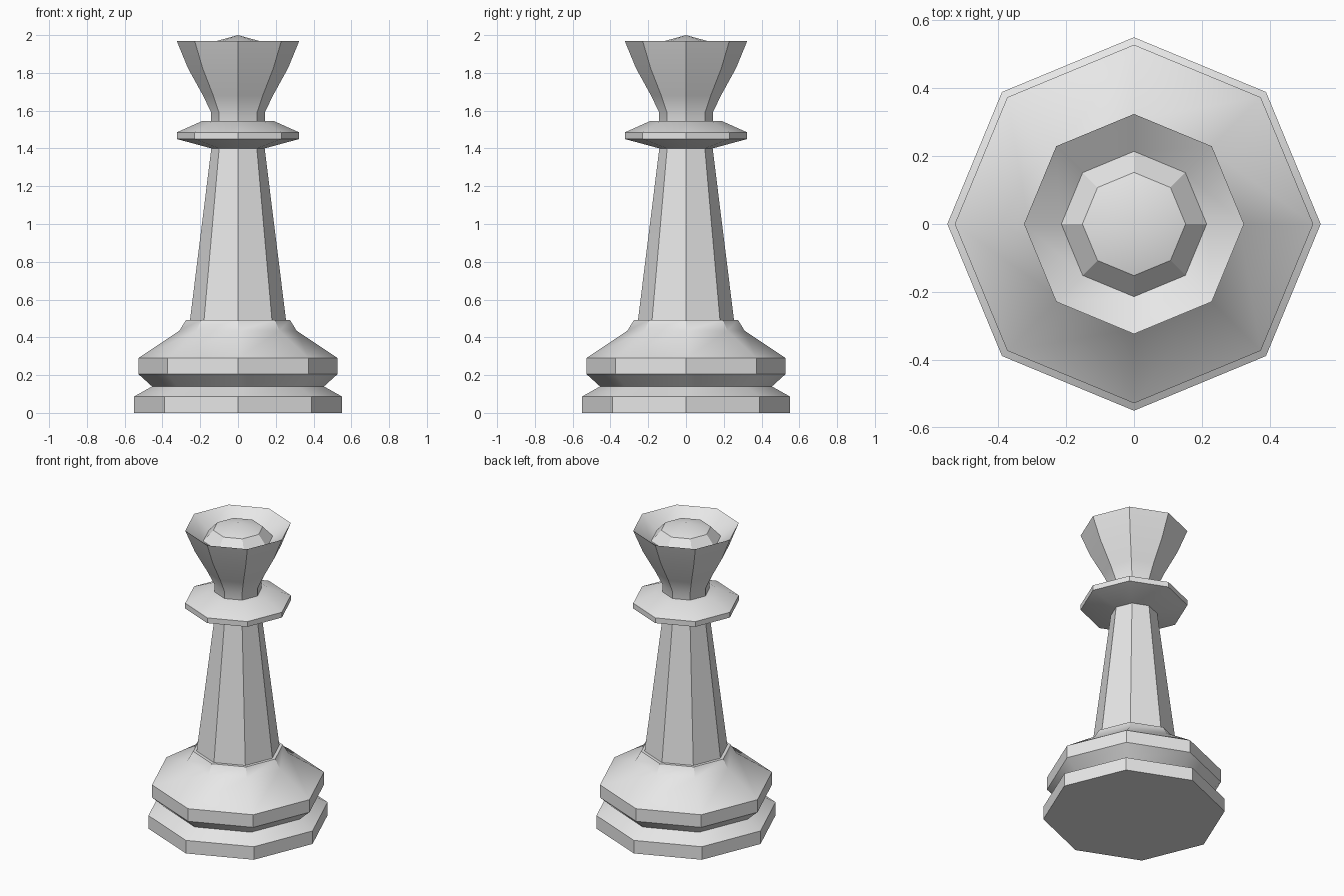
import bpy, bmesh
from math import pi, sin, cos, radians

cube = bpy.data.objects.get("Cube")
if cube:
    bpy.data.objects.remove(cube, do_unlink=True)

SIDES = 8

grey = bpy.data.materials.new("light_grey")
grey.use_nodes = True
grey.diffuse_color = (0.8, 0.8, 0.8, 1)
grey.node_tree.nodes["Principled BSDF"].inputs["Base Color"].default_value = (0.8, 0.8, 0.8, 1)


def turned(name, profile):
    """Turn a (radius, height) profile, listed bottom to top, into an eight-sided solid."""
    bm = bmesh.new()
    rings = []
    for r, z in profile:
        if r == 0:
            rings.append([bm.verts.new((0, 0, z))] * SIDES)
        else:
            rings.append([bm.verts.new((r * cos(2 * pi * i / SIDES), r * sin(2 * pi * i / SIDES), z))
                          for i in range(SIDES)])
    for low, high in zip(rings, rings[1:]):
        for i in range(SIDES):
            j = (i + 1) % SIDES
            if high[i] == high[j]:
                bm.faces.new((low[i], low[j], high[i]))
            else:
                bm.faces.new((low[i], low[j], high[j], high[i]))
    # Flat caps on open ends
    bm.faces.new(rings[0][::-1])
    if profile[-1][0] > 0:
        bm.faces.new(rings[-1])
    mesh = bpy.data.meshes.new(name)
    bm.to_mesh(mesh)
    bm.free()
    mesh.materials.append(grey)
    obj = bpy.data.objects.new(name, mesh)
    bpy.context.collection.objects.link(obj)
    bpy.ops.object.select_all(action='DESELECT')
    obj.select_set(True)
    bpy.context.view_layer.objects.active = obj
    bpy.ops.object.shade_smooth_by_angle(angle=radians(32))
    return obj


# Foot with groove, upper ring and sloped shoulder
turned("base", [(0.55, 0), (0.55, 0.087), (0.455, 0.14), (0.528, 0.206),
                (0.528, 0.29), (0.31, 0.435), (0.275, 0.493)])

# Tapering column
turned("shaft", [(0.266, 0.4), (0.254, 0.493), (0.14, 1.41)])

# Collar disc
turned("collar", [(0.14, 1.4), (0.324, 1.45), (0.324, 1.485), (0.19, 1.545)])

# Flared crown with sunken bowl and domed cap
turned("crown", [(0.143, 1.5), (0.143, 1.592), (0.185, 1.68), (0.265, 1.825), (0.324, 1.968),
                 (0.214, 1.89), (0.152, 1.958), (0, 2.0)])
